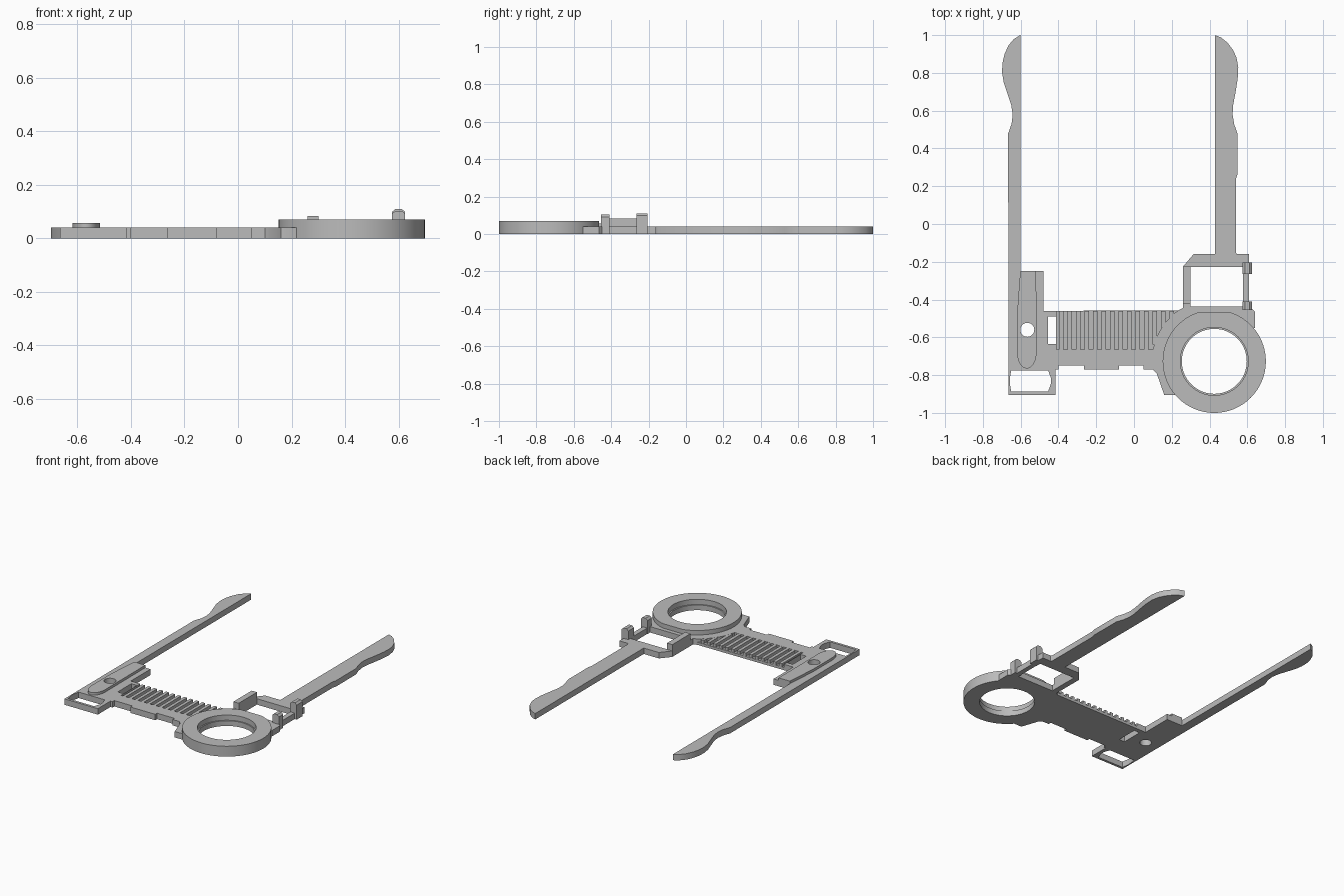
import bpy, bmesh, math
from mathutils import Matrix

cube = bpy.data.objects.get("Cube")
if cube:
    bpy.data.objects.remove(cube, do_unlink=True)

GREY = (0.5, 0.5, 0.5, 1.0)
mat = bpy.data.materials.new("plain grey")
mat.use_nodes = True
mat.diffuse_color = GREY
mat.node_tree.nodes["Principled BSDF"].inputs["Base Color"].default_value = GREY

CX, CY = 0.425, -0.727      # ring centre
DECK = 0.04                 # deck thickness


def arc(cx, cy, r, a0=0, a1=360, n=64):
    """Points on an arc; a full circle leaves out the repeated end point."""
    count = n if abs(a1 - a0) >= 360 else n + 1
    return [(cx + r * math.cos(math.radians(a0 + (a1 - a0) * i / n)),
             cy + r * math.sin(math.radians(a0 + (a1 - a0) * i / n))) for i in range(count)]


def rect(x0, x1, y0, y1):
    return [(x0, y0), (x1, y0), (x1, y1), (x0, y1)]


def prism(name, loops, z0, z1, matrix=None):
    """Extrude an outline, with any further loops as holes, from z0 to z1."""
    cu = bpy.data.curves.new(name, 'CURVE')
    cu.dimensions = '2D'
    cu.fill_mode = 'BOTH'
    cu.extrude = (z1 - z0) / 2
    for pts in loops:
        sp = cu.splines.new('POLY')
        sp.points.add(len(pts) - 1)
        for p, (x, y) in zip(sp.points, pts):
            p.co = (x, y, 0, 1)
        sp.use_cyclic_u = True
    tmp = bpy.data.objects.new(name + "_outline", cu)
    bpy.context.scene.collection.objects.link(tmp)
    bpy.context.view_layer.update()
    dg = bpy.context.evaluated_depsgraph_get()
    me = bpy.data.meshes.new_from_object(tmp.evaluated_get(dg))
    bpy.data.objects.remove(tmp, do_unlink=True)
    bpy.data.curves.remove(cu)
    me.name = name
    me.transform(Matrix.Translation((0, 0, (z0 + z1) / 2)))
    if matrix:
        me.transform(matrix)
    bm = bmesh.new()
    bm.from_mesh(me)
    bmesh.ops.remove_doubles(bm, verts=bm.verts, dist=1e-5)
    bmesh.ops.recalc_face_normals(bm, faces=bm.faces)
    bm.to_mesh(me)
    bm.free()
    me.materials.clear()
    me.materials.append(mat)
    me.shade_smooth()
    me.set_sharp_from_angle(angle=math.radians(30))
    ob = bpy.data.objects.new(name, me)
    bpy.context.scene.collection.objects.link(ob)
    return ob


# Flat deck: left bracket, front strip, ring support, frame and both arms
flange = arc(CX, CY, 0.33, 125, 169, 14)
front_edge = [(-0.665, -0.905), (-0.415, -0.905), (-0.415, -0.77), (-0.4, -0.77),
              (-0.4, -0.75), (-0.265, -0.75), (-0.265, -0.77), (-0.08, -0.77),
              (-0.08, -0.75), (0.05, -0.75), (0.05, -0.77), (0.1, -0.77),
              (0.12, -0.79), (0.16, -0.905), (0.23, -0.905)]
under_ring = arc(CX, CY, 0.22, 225, 405, 30)
frame_right = [(0.64, -0.55), (0.64, -0.465), (0.625, -0.45), (0.61, -0.45),
               (0.61, -0.16), (0.545, -0.16), (0.54, -0.15)]
right_arm = [(0.54, 0.24), (0.547, 0.26), (0.547, 0.48), (0.53, 0.53), (0.522, 0.58),
             (0.525, 0.63), (0.538, 0.70), (0.549, 0.77), (0.552, 0.83), (0.543, 0.88),
             (0.525, 0.92), (0.495, 0.96), (0.46, 0.988), (0.428, 1.0), (0.428, -0.16)]
frame_left = [(0.315, -0.16), (0.26, -0.225), (0.26, -0.445)]
bracket = [(-0.41, -0.665), (-0.41, -0.46), (-0.48, -0.46), (-0.48, -0.25), (-0.602, -0.25)]
left_arm = [(-0.602, 1.0), (-0.635, 0.98), (-0.665, 0.945), (-0.685, 0.90), (-0.697, 0.85),
            (-0.698, 0.80), (-0.69, 0.75), (-0.67, 0.69), (-0.65, 0.63), (-0.642, 0.58),
            (-0.648, 0.53), (-0.666, 0.48)]
left_window = [(-0.65, -0.888), (-0.455, -0.888), (-0.44, -0.845), (-0.44, -0.815),
               (-0.455, -0.775), (-0.65, -0.775), (-0.657, -0.815), (-0.657, -0.845)]
pivot_hole = arc(-0.565, -0.56, 0.037, n=32)
prism("deck", [front_edge + under_ring + frame_right + right_arm + frame_left
               + flange + bracket + left_arm,
               left_window, rect(-0.455, -0.413, -0.635, -0.49), pivot_hole,
               rect(0.30, 0.577, -0.437, -0.227), arc(CX, CY, 0.18)], 0, DECK)

# Thin floor with the row of ribs standing on it
prism("rib_floor", [[(-0.411, -0.666)] + flange[::-1] + [(-0.411, -0.46)]], 0, 0.018)
for i in range(14):
    x = -0.385 + 0.045 * i
    y0 = max(-0.666, CY + math.sqrt(0.33 ** 2 - min(0.33, abs(x - CX)) ** 2))
    if y0 < -0.47:
        prism(f"rib_{i + 1}", [rect(x - 0.011, x + 0.011, y0 - 0.01, -0.46)], 0.01, DECK - 0.0005)

# Raised plate with rounded front end on the left bracket
plate = ([(-0.518, -0.25), (-0.602, -0.25), (-0.612, -0.38), (-0.619, -0.48), (-0.619, -0.66)]
         + [(-0.5675 - 0.0515 * math.cos(t * math.pi / 16),
             -0.68 - 0.085 * math.sin(t * math.pi / 16)) for t in range(17)])
prism("raised_plate", [plate, pivot_hole], DECK - 0.002, 0.057)

# Thick ring with a flattened back and a small ledge inside the hole
flat = [(x, min(y, -0.465)) for x, y in arc(CX, CY, 0.273, n=96)]
prism("ring_lower", [flat, arc(CX, CY, 0.172)], 0, 0.035)
prism("ring_upper", [flat, arc(CX, CY, 0.18)], 0.035, 0.07)

# Raised bar on the left side of the frame
prism("frame_bar", [rect(0.26, 0.30, -0.42, -0.225)], DECK - 0.002, 0.083)

# Two upright posts with chamfered tops on the right side of the frame
turn = Matrix.Rotation(math.radians(90), 4, 'X')
for name, y0, y1, top in (("front_post", -0.455, -0.41, 0.103), ("back_post", -0.265, -0.205, 0.11)):
    profile = [(0.575, 0.0), (0.625, 0.0), (0.625, top - 0.012), (0.612, top),
               (0.588, top), (0.575, top - 0.012)]
    prism(name, [profile], -y1, -y0, turn)
